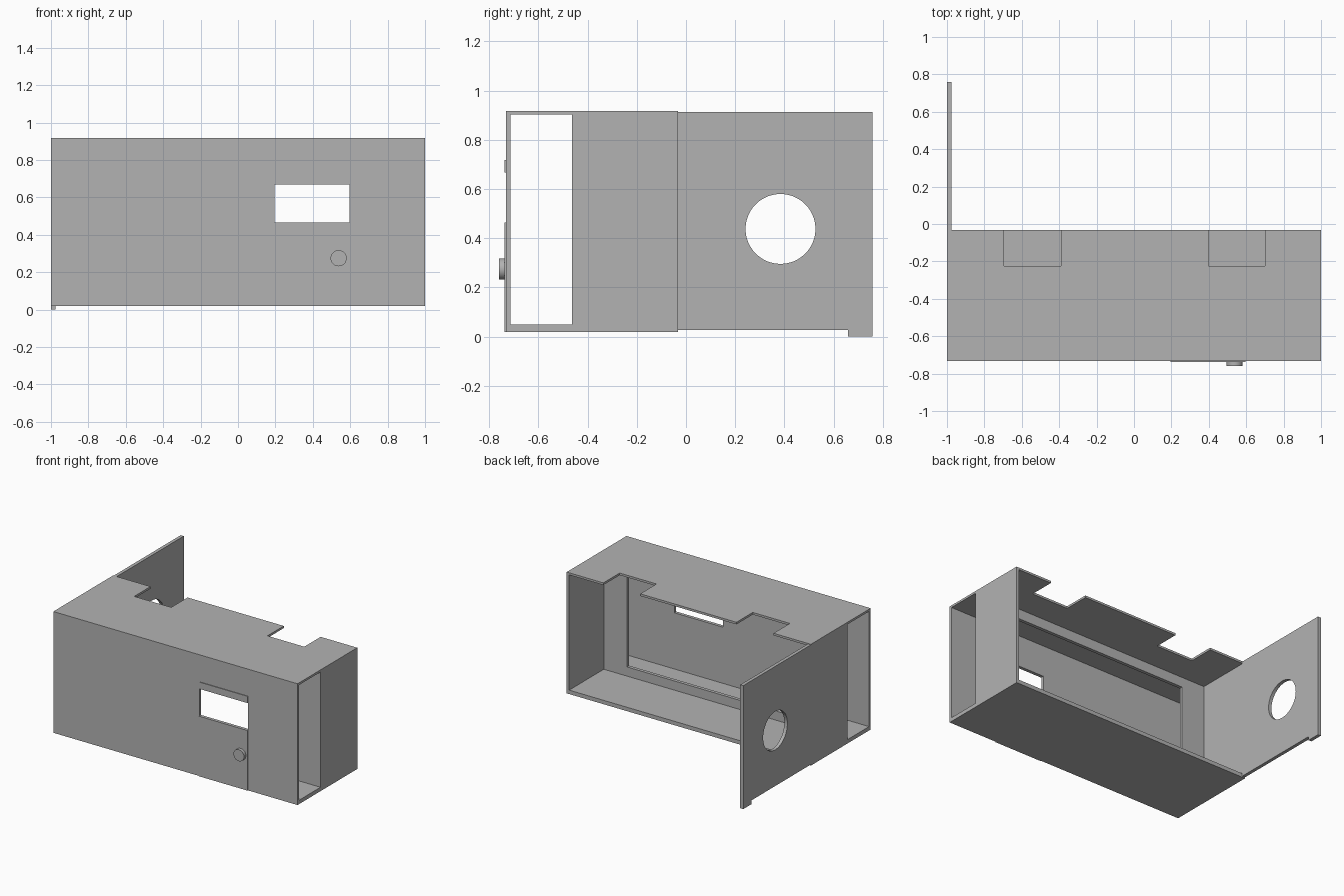
import bpy
import math

default = bpy.data.objects.get("Cube")
if default:
    bpy.data.objects.remove(default, do_unlink=True)

# One plain grey for everything
GREY = (0.45, 0.45, 0.45, 1.0)
grey = bpy.data.materials.new("plain grey")
grey.use_nodes = True
grey.diffuse_color = GREY
grey.node_tree.nodes["Principled BSDF"].inputs["Base Color"].default_value = GREY


def box(name, x, y, z):
    """Box from its (low, high) range on each axis."""
    spans = (x, y, z)
    bpy.ops.mesh.primitive_cube_add(size=1, location=[(a + b) / 2 for a, b in spans])
    obj = bpy.context.object
    obj.name = name
    obj.scale = [b - a for a, b in spans]
    bpy.ops.object.transform_apply(location=True, rotation=True, scale=True)
    obj.data.materials.append(grey)
    return obj


def cylinder(name, radius, depth, location, rotation, sides=48):
    bpy.ops.mesh.primitive_cylinder_add(vertices=sides, radius=radius, depth=depth,
                                        location=location, rotation=rotation)
    obj = bpy.context.object
    obj.name = name
    bpy.ops.object.transform_apply(location=True, rotation=True, scale=True)
    obj.data.materials.append(grey)
    return obj


def smooth(obj):
    bpy.ops.object.select_all(action="DESELECT")
    obj.select_set(True)
    bpy.context.view_layer.objects.active = obj
    bpy.ops.object.shade_smooth_by_angle(angle=math.radians(30))


def cut(obj, cutter):
    """Subtract the cutter, then discard it."""
    cutter.hide_render = True
    mod = obj.modifiers.new("cut", "BOOLEAN")
    mod.operation = "DIFFERENCE"
    mod.solver = "EXACT"
    mod.object = cutter
    bpy.context.view_layer.objects.active = obj
    bpy.ops.object.modifier_apply(modifier=mod.name)
    bpy.data.objects.remove(cutter, do_unlink=True)


FRONT, BACK = -0.732, -0.033
FLOOR, CEILING = 0.049, 0.902
WINDOW_X, WINDOW_Z = (0.196, 0.595), (0.465, 0.668)

# Housing: hollow box, open at the back
housing = box("housing", (-1, 1), (FRONT, BACK), (0.02, 0.918))
cut(housing, box("hollow", (-0.98, 0.98), (-0.713, 0.2), (FLOOR, CEILING)))

# Tall openings at both ends
cut(housing, box("end_openings", (-1.2, 1.2), (-0.713, -0.463), (FLOOR, CEILING)))

# Notches in the rear edge of the roof
for low, high in ((-0.694, -0.39), (0.398, 0.70)):
    cut(housing, box("notch", (low, high), (-0.224, 0.2), (0.8, 1.1)))

# Front window
cut(housing, box("window", WINDOW_X, (-0.9, -0.6), WINDOW_Z))

# Inner frame across the housing
frame = box("inner_frame", (-0.98, 0.98), (-0.463, -0.438), (FLOOR, CEILING))
cut(frame, box("frame_opening", (-0.79, 0.79), (-0.6, -0.3), (0.117, 0.828)))

# Thin front door plate, below and above the window
for name, z in (("front_plate_lower", (0.02, WINDOW_Z[0])),
                ("front_plate_upper", (WINDOW_Z[1], 0.718))):
    box(name, WINDOW_X, (FRONT - 0.005, FRONT), z)

# Round knob
knob = cylinder("knob", 0.043, 0.028, (0.538, -0.746, 0.275), (math.pi / 2, 0, 0))
smooth(knob)

# Swung-open rear door with a foot at its free end and a round hole
door = box("rear_door", (-1, -0.975), (BACK, 0.758), (0, 0.914))
cut(door, box("foot_gap", (-1.2, -0.8), (-0.2, 0.659), (-0.1, 0.028)))
cut(door, cylinder("round_hole", 0.142, 0.3, (-0.987, 0.384, 0.438),
                   (0, math.pi / 2, 0), 64))
smooth(door)
